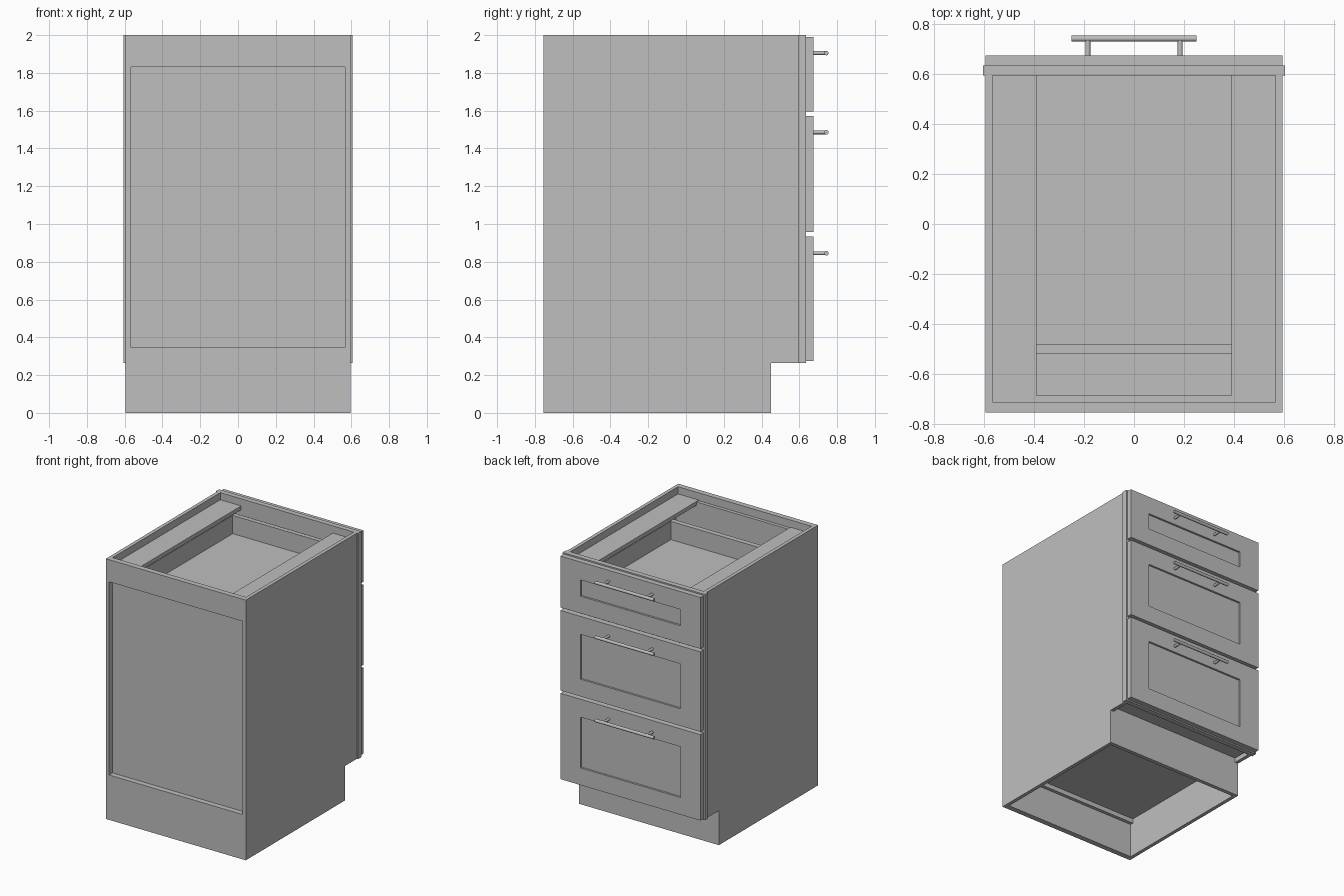
import bpy
import bmesh
from mathutils import Matrix, Vector

cube = bpy.data.objects.get("Cube")
if cube:
    bpy.data.objects.remove(cube, do_unlink=True)

grey = bpy.data.materials.new("cabinet_grey")
grey.use_nodes = True
GREY = (0.52, 0.52, 0.52, 1)
grey.diffuse_color = GREY
for node in grey.node_tree.nodes:
    if node.type == 'BSDF_PRINCIPLED':
        node.inputs["Base Color"].default_value = GREY


def finish(name, bm):
    bmesh.ops.recalc_face_normals(bm, faces=bm.faces[:])
    mesh = bpy.data.meshes.new(name)
    bm.to_mesh(mesh)
    bm.free()
    mesh.materials.append(grey)
    obj = bpy.data.objects.new(name, mesh)
    bpy.context.collection.objects.link(obj)
    return obj


def add_box(bm, x, y, z):
    """Add a box given as (low, high) ranges."""
    size = Vector((x[1] - x[0], y[1] - y[0], z[1] - z[0]))
    centre = Vector((sum(x), sum(y), sum(z))) / 2
    mat = Matrix.Translation(centre) @ Matrix.Diagonal(size.to_4d())
    return bmesh.ops.create_cube(bm, size=1, matrix=mat)["verts"]


def boxes(name, *ranges):
    bm = bmesh.new()
    for r in ranges:
        add_box(bm, *r)
    return finish(name, bm)


def add_rod(bm, start, end, radius):
    a, b = Vector(start), Vector(end)
    turn = (b - a).to_track_quat('Z', 'Y').to_matrix().to_4x4()
    bmesh.ops.create_cone(bm, cap_ends=True, segments=20, radius1=radius, radius2=radius,
                          depth=(b - a).length, matrix=Matrix.Translation((a + b) / 2) @ turn)


# Main dimensions
W, INNER = 0.595, 0.567
REAR, KICK, CARCASS, FRAME, FRONT = -0.755, 0.45, 0.595, 0.635, 0.675
TOE, TOP = 0.265, 2.0


# Side panels with the toe notch
def side_panel(name, x0, x1):
    bm = bmesh.new()
    outline = [(REAR, 0), (KICK, 0), (KICK, TOE), (CARCASS, TOE), (CARCASS, TOP), (REAR, TOP)]
    face = bm.faces.new([bm.verts.new((x0, y, z)) for y, z in outline])
    new = bmesh.ops.extrude_face_region(bm, geom=[face])["geom"]
    bmesh.ops.translate(bm, verts=[v for v in new if isinstance(v, bmesh.types.BMVert)],
                        vec=(x1 - x0, 0, 0))
    finish(name, bm)


side_panel("left_side", INNER, W)
side_panel("right_side", -W, -INNER)

# Carcass: outer rails, thin panel, floor, toe board and top stretchers
span = (-INNER, INNER)
boxes("lower_rail", (span, (REAR, -0.713), (0, 0.345)))
boxes("upper_rail", (span, (REAR, -0.713), (1.83, TOP)))
boxes("plain_panel", (span, (-0.713, -0.687), (0.265, 1.94)))
boxes("cabinet_floor", (span, (-0.687, CARCASS), (0.30, 0.335)))
boxes("toe_board", (span, (0.42, KICK), (0, 0.30)))
for label, s in (("left", 1), ("right", -1)):
    boxes(label + "_stretcher", (sorted((s * 0.39, s * INNER)), (-0.713, CARCASS), (1.915, 1.945)))

# Face frame: two stiles and four rails
stile = 0.515
frame = [(x, (CARCASS, FRAME), (TOE, TOP)) for x in ((-0.605, -stile), (stile, 0.605))]
frame += [((-stile, stile), (CARCASS, FRAME), z)
          for z in ((TOE, 0.345), (0.9, 0.99), (1.54, 1.63), (1.87, TOP))]
boxes("face_frame", *frame)


# Drawer fronts with a sunken centre
def drawer_front(name, z0, z1):
    bm = bmesh.new()
    add_box(bm, (-W, W), (FRAME, FRONT), (z0, z1))
    bm.normal_update()
    face = max(bm.faces, key=lambda f: f.normal.y)
    bmesh.ops.inset_individual(bm, faces=[face], thickness=0.05)
    mid = (z0 + z1) / 2
    for v in face.verts:
        v.co.x = (W - 0.17) * (1 if v.co.x > 0 else -1)
        v.co.z = z1 - 0.138 if v.co.z > mid else z0 + 0.132
    sunk = bmesh.ops.extrude_discrete_faces(bm, faces=[face])["faces"][0]
    for v in sunk.verts:
        v.co.y -= 0.015
    finish(name, bm)


# Open drawer boxes
def drawer_box(name, z0, z1):
    out, inn, rear = 0.5, 0.465, -0.52
    boxes(name,
          ((-out, -inn), (rear, FRAME), (z0, z1)),
          ((inn, out), (rear, FRAME), (z0, z1)),
          ((-inn, inn), (rear, -0.48), (z0, z1)),
          ((-inn, inn), (0.6, FRAME), (z0, z1)),
          ((-inn, inn), (-0.48, 0.6), (z0, z0 + 0.03)))


# Bar handles on two posts
def handle(name, z):
    bm = bmesh.new()
    add_rod(bm, (-0.25, 0.743, z), (0.25, 0.743, z), 0.012)
    for x in (-0.185, 0.185):
        add_rod(bm, (x, FRONT - 0.005, z), (x, 0.743, z), 0.01)
    obj = finish(name, bm)
    bpy.ops.object.select_all(action='DESELECT')
    obj.select_set(True)
    bpy.context.view_layer.objects.active = obj
    bpy.ops.object.shade_smooth_by_angle()


drawers = (("bottom", 0.275, 0.935, 0.38, 0.80, 0.845),
           ("middle", 0.957, 1.572, 1.02, 1.44, 1.485),
           ("top", 1.595, 1.99, 1.68, 1.85, 1.905))
for label, low, high, box_low, box_high, grip in drawers:
    drawer_front(label + "_drawer_front", low, high)
    drawer_box(label + "_drawer_box", box_low, box_high)
    handle(label + "_handle", grip)
